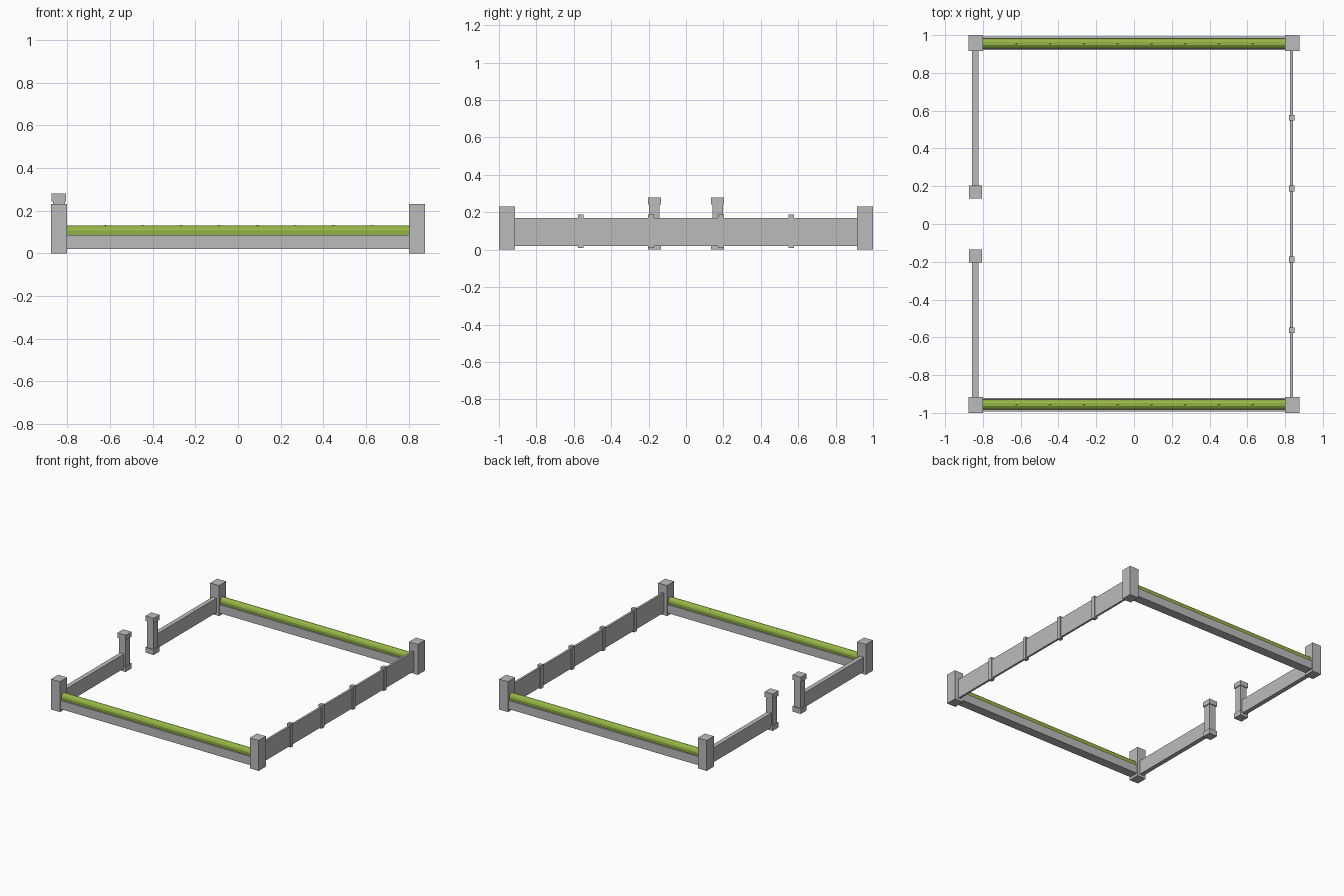
import bpy, bmesh
from mathutils import Matrix, Vector

if "Cube" in bpy.data.objects:
    bpy.data.objects.remove(bpy.data.objects["Cube"])


def material(name, rgb):
    m = bpy.data.materials.new(name)
    m.diffuse_color = (*rgb, 1)
    m.use_nodes = True
    m.node_tree.nodes["Principled BSDF"].inputs["Base Color"].default_value = m.diffuse_color
    return m


STONE = material("grey_stone", (0.5, 0.5, 0.5))
LEAF = material("hedge_green", (0.30, 0.47, 0.06))


def finish(name, bm, mat):
    bmesh.ops.recalc_face_normals(bm, faces=bm.faces)
    me = bpy.data.meshes.new(name)
    bm.to_mesh(me)
    bm.free()
    me.materials.append(mat)
    ob = bpy.data.objects.new(name, me)
    bpy.context.collection.objects.link(ob)
    return ob


def box(name, x, y, z, mat=STONE):
    """Box from (min, max) pairs along each axis."""
    bm = bmesh.new()
    size = Vector((abs(x[1] - x[0]), abs(y[1] - y[0]), z[1] - z[0]))
    mid = Vector((sum(x), sum(y), sum(z))) / 2
    bmesh.ops.create_cube(bm, size=1,
                          matrix=Matrix.Translation(mid) @ Matrix.Diagonal((*size, 1)))
    return finish(name, bm, mat)


def block(name, cx, cy, w, d, z0, z1):
    return box(name, (cx - w / 2, cx + w / 2), (cy - d / 2, cy + d / 2), (z0, z1))


def hedge(name, cy):
    # rounded section swept along x
    section = [(-0.025, 0.08), (-0.027, 0.108), (-0.021, 0.122), (-0.009, 0.13),
               (0.009, 0.13), (0.021, 0.122), (0.027, 0.108), (0.025, 0.08)]
    bm = bmesh.new()
    face = bm.faces.new([bm.verts.new((-0.81, cy + y, z)) for y, z in section])
    ext = bmesh.ops.extrude_face_region(bm, geom=[face], use_keep_orig=True)
    moved = [v for v in ext["geom"] if isinstance(v, bmesh.types.BMVert)]
    bmesh.ops.translate(bm, verts=moved, vec=(1.62, 0, 0))
    # low leafy bumps on top
    for i in range(8):
        pos = Matrix.Translation((-0.625 + i * 0.1786, cy, 0.122))
        bmesh.ops.create_icosphere(bm, subdivisions=1, radius=1,
                                   matrix=pos @ Matrix.Diagonal((0.022, 0.016, 0.012, 1)))
    return finish(name, bm, LEAF)


for s, side in ((-1, "front"), (1, "back")):
    # corner posts
    for t, end in ((-1, "left"), (1, "right")):
        block(f"{side}_{end}_corner_post", t * 0.8375, s * 0.9575, 0.075, 0.085, 0, 0.232)
    # low wall with hedge on top
    block(f"{side}_low_wall", 0, s * 0.9565, 1.63, 0.071, 0.02, 0.085)
    hedge(f"{side}_hedge", s * 0.9555)
    # entrance side wall
    box(f"{side}_entrance_wall", (-0.857, -0.823), (s * 0.17, s * 0.93), (0.02, 0.13))
    # gate post: foot, shaft and cap
    block(f"{side}_gate_post_foot", -0.839, s * 0.169, 0.069, 0.07, 0, 0.04)
    block(f"{side}_gate_post_shaft", -0.839, s * 0.169, 0.056, 0.056, 0.03, 0.25)
    block(f"{side}_gate_post_cap", -0.839, s * 0.169, 0.069, 0.07, 0.242, 0.28)

# tall thin wall on the right with slim piers
block("right_wall", 0.834, 0, 0.016, 1.86, 0.02, 0.17)
for i in range(4):
    block(f"right_wall_pier_{i + 1}", 0.834, -0.5625 + i * 0.375, 0.029, 0.031, 0.01, 0.187)
